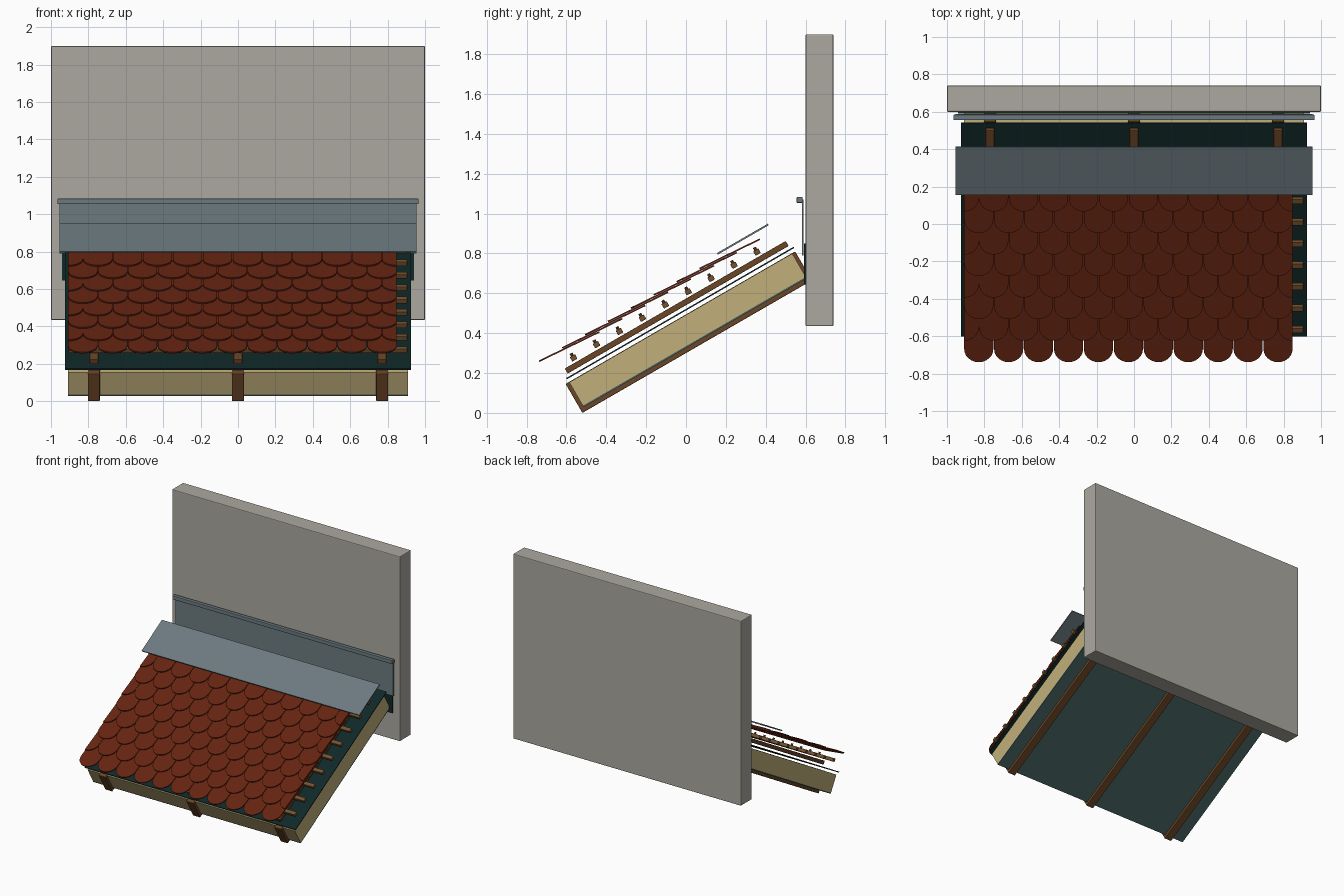
import bpy, bmesh, math
from mathutils import Matrix, Vector

if "Cube" in bpy.data.objects:
    bpy.data.objects.remove(bpy.data.objects["Cube"])

PITCH = math.radians(30)
# Roof frame: x across, s up the slope, n out of the slope
ROOF = Matrix.Translation((0, -0.52, 0)) @ Matrix.Rotation(PITCH, 4, 'X')
WORLD = Matrix.Identity(4)


def material(name, r, g, b):
    def lin(c):
        c /= 255
        return c / 12.92 if c < 0.04045 else ((c + 0.055) / 1.055) ** 2.4
    m = bpy.data.materials.new(name)
    m.diffuse_color = (lin(r), lin(g), lin(b), 1)
    m.use_nodes = True
    m.node_tree.nodes["Principled BSDF"].inputs["Base Color"].default_value = m.diffuse_color
    return m


PLASTER = material("wall_plaster", 172, 169, 160)
METAL = material("flashing_metal", 108, 122, 128)
CLAY = material("clay_tile", 102, 36, 17)
WOOD = material("rafter_wood", 106, 70, 38)
LATH = material("batten_wood", 118, 82, 46)
FOAM = material("insulation", 194, 175, 123)
DARK = material("dark_membrane", 16, 40, 40)
TEAL = material("vapour_barrier", 72, 100, 100)


def finish(name, bm, frame, mat, bevel=0):
    bmesh.ops.recalc_face_normals(bm, faces=bm.faces)
    me = bpy.data.meshes.new(name)
    bm.to_mesh(me)
    bm.free()
    me.materials.append(mat)
    ob = bpy.data.objects.new(name, me)
    ob.matrix_world = frame
    bpy.context.collection.objects.link(ob)
    if bevel:
        mod = ob.modifiers.new("soft_edges", 'BEVEL')
        mod.width, mod.segments = bevel, 2
    return ob


def box(name, x, s, n, mat, frame=ROOF, bevel=0):
    bm = bmesh.new()
    bmesh.ops.create_cube(bm, size=1)
    for v in bm.verts:
        v.co = Vector([(a + b) / 2 + (b - a) * c for (a, b), c in zip((x, s, n), v.co)])
    return finish(name, bm, frame, mat, bevel)


# House wall
box("wall", (-1, 1), (0.60, 0.74), (0.435, 1.9), PLASTER, WORLD, 0.006)

# Rafters with counter battens above them
for i, x in enumerate((-0.77, 0, 0.77)):
    box(f"rafter_{i}", (x - 0.032, x + 0.032), (0, 1.33), (0, 0.168), WOOD, bevel=0.004)
    box(f"counter_batten_{i}", (x - 0.023, x + 0.023), (0.035, 1.315), (0.208, 0.237), WOOD, bevel=0.003)

# Insulation, barrier below and membrane above
box("insulation", (-0.91, 0.91), (0.02, 1.312), (0.03, 0.166), FOAM)
box("vapour_barrier", (-0.91, 0.91), (0.02, 1.312), (0.022, 0.03), TEAL)
box("roof_membrane", (-0.925, 0.925), (0.017, 1.335), (0.185, 0.192), DARK)
box("wall_membrane", (-0.94, 0.94), (0.592, 0.601), (0.645, 0.85), DARK, WORLD)

# Tile battens with nail heads over each counter batten
for k in range(9):
    s = 0.1 + 0.1328 * k
    box(f"tile_batten_{k}", (-0.905, 0.905), (s - 0.015, s + 0.015), (0.248, 0.274), LATH, bevel=0.003)
    bm = bmesh.new()
    for x in (-0.77, 0, 0.77):
        bmesh.ops.create_cone(bm, cap_ends=True, segments=10, radius1=0.008, radius2=0.008, depth=0.016,
                              matrix=Matrix.Translation((x, s, 0.28)))
    finish(f"nails_{k}", bm, ROOF, LATH)

# Round-ended tiles, every other row shifted by half a tile
TILT, LENGTH, THICK, PITCH_X, GAP = math.radians(4), 0.336, 0.008, 0.16, 0.002
LEFT = -0.91


def tile(bm, cx, s0, n0, a0, a1):
    r = PITCH_X / 2 - GAP
    steps = max(6, round((a1 - a0) / 15))
    outline = []
    for i in range(steps + 1):
        a = math.radians(a0 + (a1 - a0) * i / steps)
        outline.append((cx + r * math.cos(a), r + r * math.sin(a)))
    if a1 == 270:      # left-hand edge of a right-end half tile
        outline.append((cx, LENGTH))
    else:
        outline.append((cx + r, LENGTH))
    outline.append((cx if a0 == 270 else cx - r, LENGTH))
    rings = [[bm.verts.new((x, s0 + t * math.cos(TILT), n0 - t * math.sin(TILT) + h))
              for x, t in outline] for h in (0, THICK)]
    bm.faces.new(rings[0])
    bm.faces.new(rings[1])
    for i in range(len(outline)):
        j = (i + 1) % len(outline)
        bm.faces.new((rings[0][i], rings[0][j], rings[1][j], rings[1][i]))


for row in range(8):
    bm = bmesh.new()
    s0, n0 = -0.058 + 0.1328 * row, 0.329
    if row % 2 == 0:
        for i in range(11):
            tile(bm, LEFT + (i + 0.5) * PITCH_X, s0, n0, 180, 360)
    else:
        tile(bm, LEFT + GAP, s0, n0, 270, 360)
        for i in range(1, 11):
            tile(bm, LEFT + i * PITCH_X, s0, n0, 180, 360)
        tile(bm, LEFT + 11 * PITCH_X - GAP, s0, n0, 180, 270)
    finish(f"tile_row_{row}", bm, ROOF, CLAY)

# Metal flashing: apron over the tiles, upstand on the wall, top rail
box("apron_flashing", (-0.955, 0.955), (0.986, 1.281), (0.348, 0.357), METAL)
box("wall_flashing", (-0.955, 0.955), (0.581, 0.589), (0.79, 1.07), METAL, WORLD)
box("flashing_rail", (-0.965, 0.965), (0.555, 0.585), (1.054, 1.084), METAL, WORLD, 0.004)
